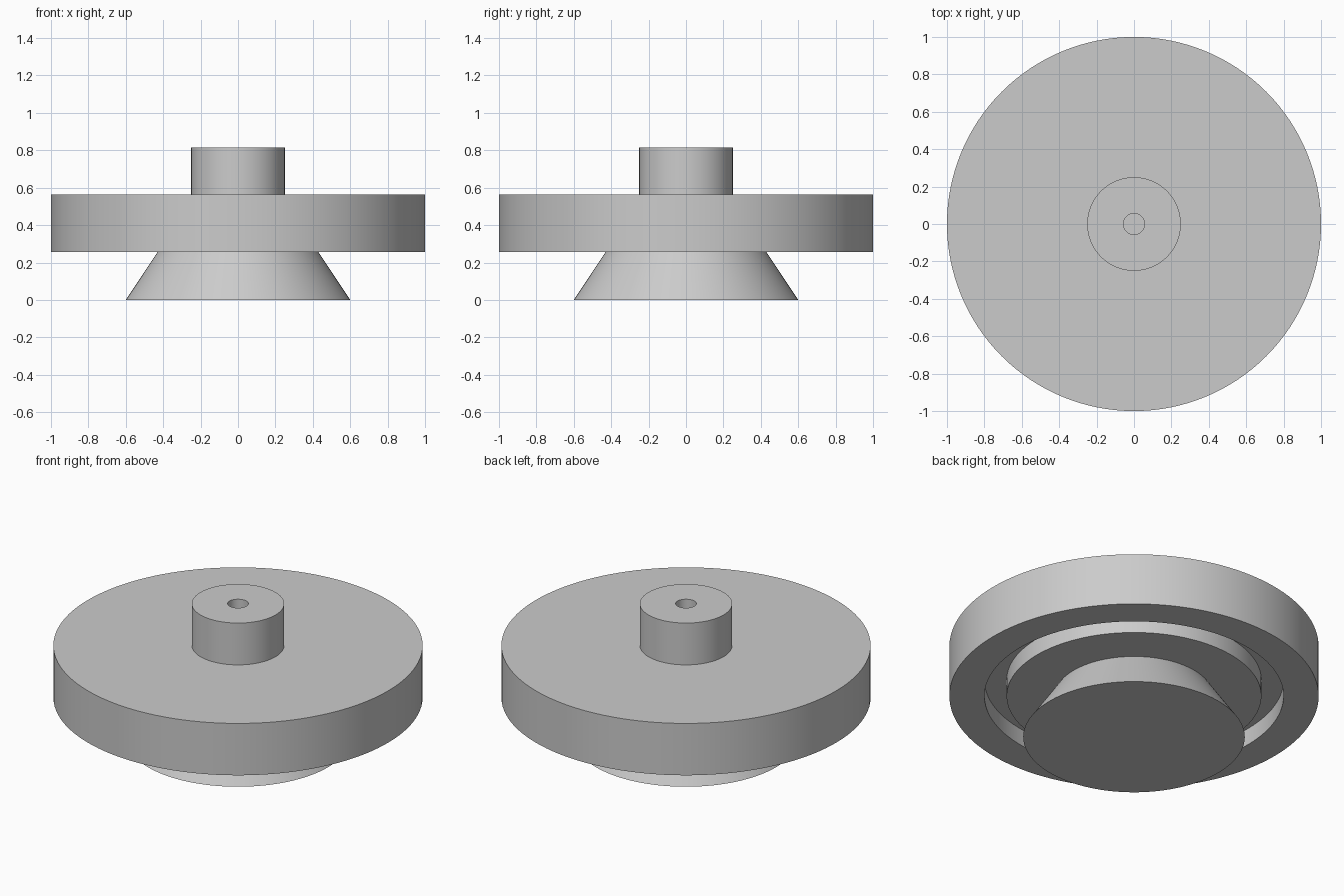
import bpy, bmesh
from math import cos, sin, tau, radians

cube = bpy.data.objects.get("Cube")
if cube:
    bpy.data.objects.remove(cube, do_unlink=True)

SEGMENTS = 128

grey = bpy.data.materials.new("light grey")
grey.use_nodes = True
grey.diffuse_color = (0.6, 0.6, 0.6, 1)
grey.node_tree.nodes["Principled BSDF"].inputs["Base Color"].default_value = grey.diffuse_color


def lathe(name, profile):
    """Turn a (radius, height) profile about z; listed from underside to top."""
    bm = bmesh.new()
    rings = []
    for r, z in profile:
        if r == 0:
            rings.append([bm.verts.new((0, 0, z))] * SEGMENTS)
        else:
            angles = [tau * i / SEGMENTS for i in range(SEGMENTS)]
            rings.append([bm.verts.new((r * cos(a), r * sin(a), z)) for a in angles])
    for low, high in zip(rings, rings[1:]):
        for i in range(SEGMENTS):
            j = (i + 1) % SEGMENTS
            corners = dict.fromkeys((low[i], low[j], high[j], high[i]))
            bm.faces.new(list(corners))
    mesh = bpy.data.meshes.new(name)
    bm.to_mesh(mesh)
    bm.free()
    mesh.materials.append(grey)
    obj = bpy.data.objects.new(name, mesh)
    bpy.context.collection.objects.link(obj)
    bpy.ops.object.select_all(action="DESELECT")
    obj.select_set(True)
    bpy.context.view_layer.objects.active = obj
    bpy.ops.object.shade_smooth_by_angle(angle=radians(25))
    return obj


# Shared heights and radii where the parts meet
under, top, crown = 0.255, 0.565, 0.815
neck, hub = 0.43, 0.25

# Flared foot, closed at the bottom
lathe("flared_foot", [(0, 0), (0.6, 0), (neck, under)])

# Wide disc with a ring groove cut in its underside
groove = under + 0.1
lathe("grooved_disc", [(neck, under), (0.69, under), (0.69, groove), (0.81, groove),
                       (0.81, under), (1, under), (1, top), (hub, top)])

# Round boss with a blind centre hole
lathe("drilled_boss", [(hub, top), (hub, crown), (0.056, crown),
                       (0.056, top), (0, top)])
